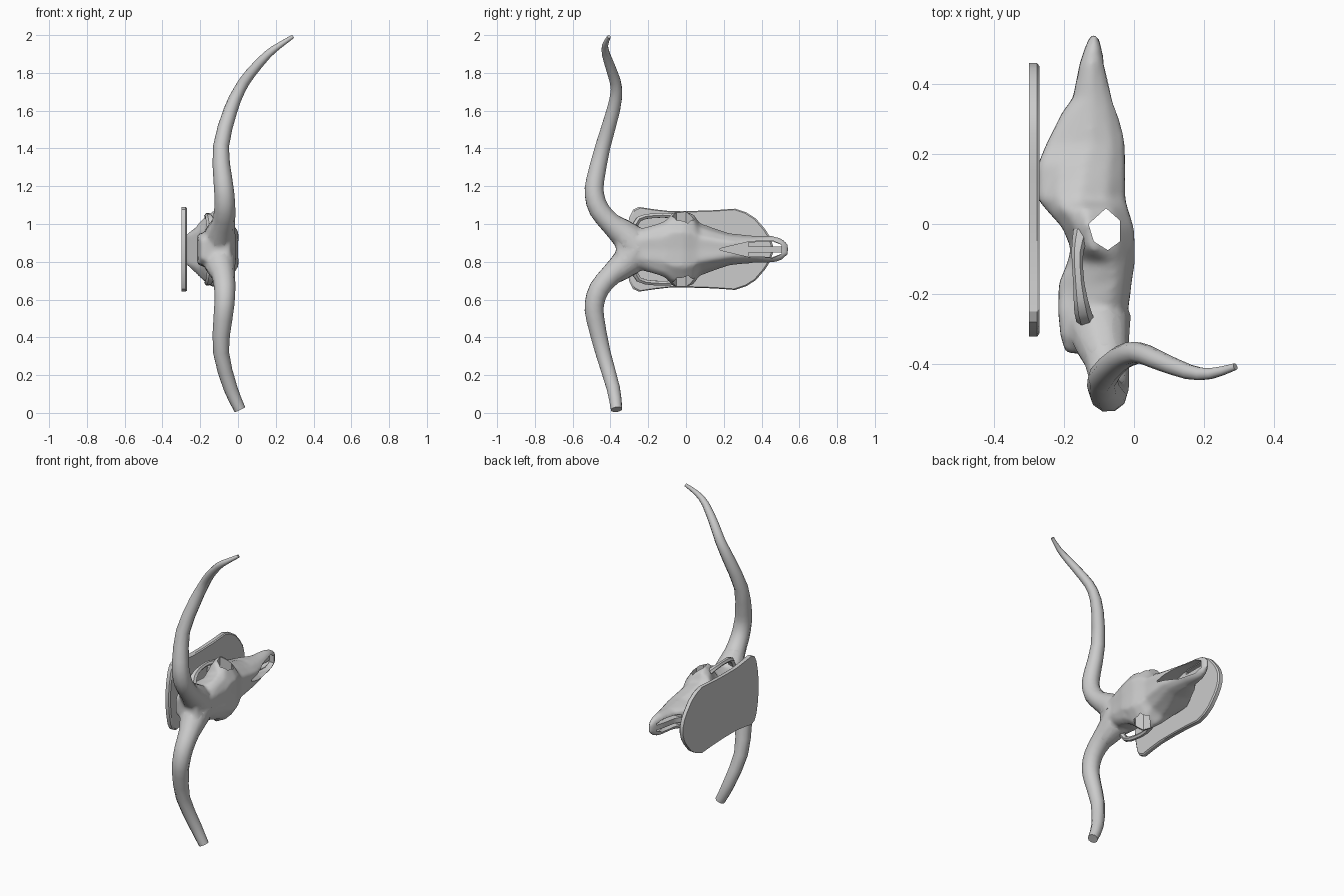
import bpy, bmesh
from math import cos, sin, tau, radians
from mathutils import Vector

if "Cube" in bpy.data.objects:
    bpy.data.objects.remove(bpy.data.objects["Cube"])

MID = 0.866  # height of the skull's mirror plane


def loft(name, rings, smooth=40):
    """Skin a list of equal-length closed rings and cap both ends."""
    bm = bmesh.new()
    vs = [[bm.verts.new(p) for p in r] for r in rings]
    n = len(rings[0])
    for a, b in zip(vs, vs[1:]):
        for i in range(n):
            j = (i + 1) % n
            bm.faces.new((a[i], a[j], b[j], b[i]))
    bm.faces.new(vs[0][::-1])
    bm.faces.new(vs[-1])
    bmesh.ops.recalc_face_normals(bm, faces=bm.faces)
    me = bpy.data.meshes.new(name)
    bm.to_mesh(me)
    bm.free()
    ob = bpy.data.objects.new(name, me)
    bpy.context.collection.objects.link(ob)
    if smooth:
        shade(ob, smooth)
    return ob


def activate(ob):
    bpy.ops.object.select_all(action='DESELECT')
    ob.select_set(True)
    bpy.context.view_layer.objects.active = ob


def shade(ob, angle):
    activate(ob)
    bpy.ops.object.shade_smooth_by_angle(angle=radians(angle))


def modify(ob, kind, **settings):
    """Add a modifier and apply it at once."""
    activate(ob)
    m = ob.modifiers.new("mod", kind)
    for key, value in settings.items():
        setattr(m, key, value)
    bpy.ops.object.modifier_apply(modifier=m.name)


def cut(ob, cutter):
    modify(ob, 'BOOLEAN', operation='DIFFERENCE', solver='EXACT', object=cutter)
    bpy.data.objects.remove(cutter)


def catmull(pts, steps):
    """Smooth a path of (x, y, height offset, radius_a, radius_b) points."""
    P = [Vector(p) for p in pts]
    P = [2 * P[0] - P[1]] + P + [2 * P[-1] - P[-2]]
    out = []
    for a, b, c, d in zip(P, P[1:], P[2:], P[3:]):
        for k in range(steps):
            t = k / steps
            out.append(0.5 * (2 * b + (c - a) * t + (2 * a - 5 * b + 4 * c - d) * t * t
                              + (3 * b - a - 3 * c + d) * t ** 3))
    return out + [P[-2]]


def tube(name, pts, side, sides=10, steps=2, smooth=40):
    """Sweep an elliptical ring along a path; side = +1 up, -1 mirrored."""
    path = catmull(pts, steps)
    pos = [Vector((p[0], p[1], p[2])) for p in path]
    u = Vector((1, 0, 0))
    rings = []
    for i, p in enumerate(pos):
        t = (pos[min(i + 1, len(pos) - 1)] - pos[max(i - 1, 0)]).normalized()
        u = (u - t * u.dot(t)).normalized()
        v = t.cross(u)
        ring = []
        for k in range(sides):
            q = p + u * cos(tau * k / sides) * path[i][3] + v * sin(tau * k / sides) * path[i][4]
            ring.append((q.x, q.y, MID + side * q.z))
        rings.append(ring)
    return loft(name, rings, smooth)


# Skull body: y, front x, x of widest point, half width, back x, back half width
sections = [
    (0.54, -0.102, -0.11, 0.03, -0.125, 0.02),
    (0.505, -0.092, -0.115, 0.062, -0.14, 0.04),
    (0.46, -0.080, -0.12, 0.073, -0.155, 0.05),
    (0.36, -0.055, -0.12, 0.073, -0.175, 0.05),
    (0.32, -0.045, -0.12, 0.076, -0.205, 0.055),
    (0.23, -0.025, -0.12, 0.085, -0.25, 0.06),
    (0.17, -0.024, -0.14, 0.105, -0.275, 0.075),
    (0.07, -0.024, -0.16, 0.142, -0.275, 0.08),
    (0.04, -0.016, -0.14, 0.19, -0.25, 0.08),
    (-0.01, 0.0, -0.13, 0.205, -0.205, 0.10),
    (-0.07, 0.003, -0.12, 0.20, -0.18, 0.08),
    (-0.11, 0.003, -0.06, 0.152, -0.19, 0.07),
    (-0.17, -0.006, -0.055, 0.13, -0.215, 0.07),
    (-0.25, -0.016, -0.08, 0.108, -0.217, 0.08),
    (-0.32, -0.022, -0.10, 0.095, -0.21, 0.075),
    (-0.37, -0.04, -0.11, 0.07, -0.195, 0.05),
]
rings = []
for y, xf, xs, w, xb, wb in sections:
    half = [(xf - 0.004, 0), (xf, 0.45 * w), (xf + 0.4 * (xs - xf), 0.82 * w), (xs, w),
            ((xs + xb) / 2, 0.7 * w + 0.3 * wb), (xb, wb), (xb, 0)]
    rings.append([(x, y, MID + d) for x, d in half] +
                 [(x, y, MID - d) for x, d in half[-2:0:-1]])
skull = loft("skull", rings, 0)

# Horns: the upper one is whole, the lower one is broken off short
horn = [(-0.10, -0.26, 0.0, 0.09, 0.10), (-0.10, -0.31, 0.065, 0.088, 0.085),
        (-0.078, -0.395, 0.134, 0.063, 0.06), (-0.07, -0.46, 0.21, 0.056, 0.056),
        (-0.072, -0.485, 0.29, 0.053, 0.053), (-0.08, -0.48, 0.37, 0.05, 0.05),
        (-0.09, -0.44, 0.545, 0.042, 0.042), (-0.04, -0.385, 0.735, 0.037, 0.037),
        (0.01, -0.368, 0.848, 0.031, 0.031), (0.065, -0.388, 0.93, 0.028, 0.028),
        (0.155, -0.423, 1.03, 0.022, 0.022), (0.22, -0.428, 1.08, 0.016, 0.016),
        (0.29, -0.408, 1.126, 0.010, 0.010)]
tube("upper_horn", horn, 1)
tube("lower_horn", horn[:9], -1)

# Blend short horn roots into the skull so the brow flows into the horns
for s in (1, -1):
    root = tube("horn_root", horn[:3], s, smooth=0)
    modify(skull, 'BOOLEAN', operation='UNION', solver='EXACT', object=root)
    bpy.data.objects.remove(root)
modify(skull, 'REMESH', mode='VOXEL', voxel_size=0.011)
modify(skull, 'SMOOTH', factor=0.5, iterations=8)

# Eye sockets, open right through the skull
eye = [(-0.13, 0.0), (-0.08, 0.045), (-0.04, 0.01), (-0.04, -0.05), (-0.075, -0.075), (-0.115, -0.05)]
cut(skull, loft("eye_cutter", [[(x, y, z) for x, y in eye] for z in (0.4, 1.4)], 0))

# Nasal trough, then two slots through its floor beside a centre bar
nose = [(0.18, 0.004), (0.34, 0.042), (0.46, 0.045), (0.505, 0.025)]
outline = nose + [(y, -d) for y, d in nose[::-1]]
cut(skull, loft("nose_cutter", [[(x, y, MID + d) for y, d in outline] for x in (-0.125, 0.1)], 0))
slot = [(0.33, 0.016), (0.33, 0.036), (0.46, 0.041), (0.505, 0.024), (0.505, 0.016)]
for s in (1, -1):
    cut(skull, loft("slot_cutter", [[(x, y, MID + s * d) for y, d in slot] for x in (-0.25, 0.1)], 0))
shade(skull, 38)

# Cheek arches behind the eyes
arch = [(-0.15, -0.02, 0.165, 0.024, 0.016), (-0.162, -0.08, 0.178, 0.017, 0.014),
        (-0.158, -0.17, 0.178, 0.016, 0.014), (-0.147, -0.25, 0.16, 0.024, 0.016),
        (-0.135, -0.285, 0.09, 0.026, 0.018)]
for s, n in ((1, "upper"), (-1, "lower")):
    tube(n + "_cheek_arch", arch, s, sides=6)

# Wall plaque with a softened front edge
edge = [(0.46, 0.02), (0.445, 0.065), (0.42, 0.105), (0.37, 0.163), (0.32, 0.195), (0.26, 0.215),
        (0.15, 0.207), (0.03, 0.203), (-0.09, 0.203), (-0.17, 0.212), (-0.25, 0.224),
        (-0.28, 0.21), (-0.30, 0.17), (-0.315, 0.10), (-0.322, 0.03)]
outline = edge + [(y, -d) for y, d in edge[::-1]]
layers = [(-0.30, 1.0), (-0.277, 1.0), (-0.27, 0.975)]
loft("wall_plaque", [[(x, 0.07 + (y - 0.07) * k, MID + d * k) for y, d in outline]
                     for x, k in layers], 30)
